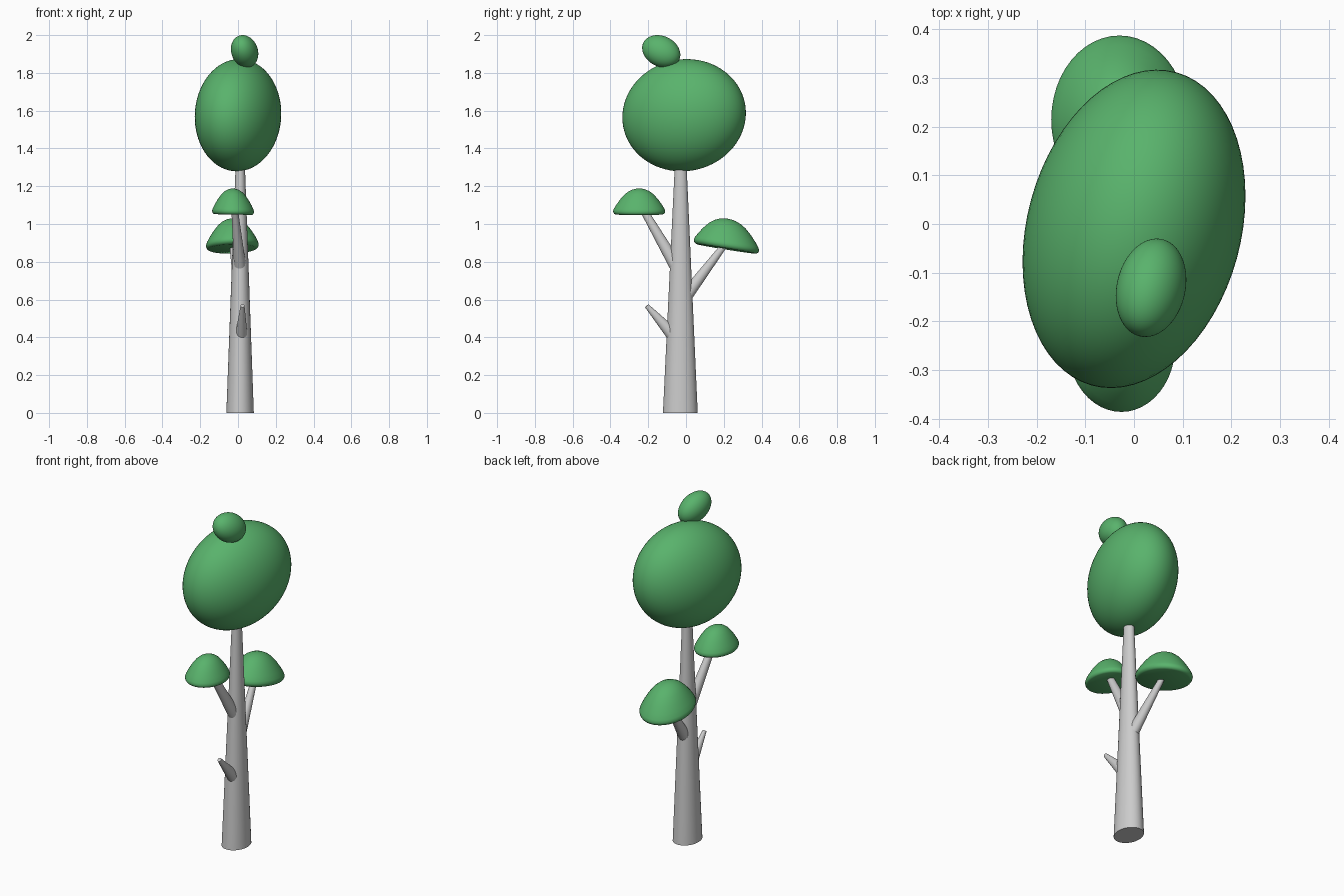
import bpy, bmesh, math
from mathutils import Matrix, Vector

if "Cube" in bpy.data.objects:
    bpy.data.objects.remove(bpy.data.objects["Cube"])

leaf = bpy.data.materials.new("leaf_green")
leaf.diffuse_color = (0.10, 0.45, 0.15, 1)
leaf.use_nodes = True
leaf.node_tree.nodes["Principled BSDF"].inputs["Base Color"].default_value = leaf.diffuse_color


def finish(name, bm, material=None):
    bmesh.ops.recalc_face_normals(bm, faces=bm.faces)
    mesh = bpy.data.meshes.new(name)
    bm.to_mesh(mesh)
    bm.free()
    obj = bpy.data.objects.new(name, mesh)
    bpy.context.collection.objects.link(obj)
    if material:
        mesh.materials.append(material)
    bpy.ops.object.select_all(action='DESELECT')
    obj.select_set(True)
    bpy.context.view_layer.objects.active = obj
    bpy.ops.object.shade_smooth_by_angle(angle=math.radians(40))


def tapered(name, start, end, r0, r1, squash=1.0):
    """Tapered round limb from start to end; squash narrows it in x."""
    a, b = Vector(start), Vector(end)
    bm = bmesh.new()
    bmesh.ops.create_cone(bm, cap_ends=True, segments=40, radius1=r0, radius2=r1,
                          depth=(b - a).length)
    # Build a frame whose local x stays close to world x
    z = (b - a).normalized()
    y = z.cross(Vector((1, 0, 0))).normalized()
    x = y.cross(z)
    rot = Matrix((x, y, z)).transposed().to_4x4()
    bm.transform(Matrix.Translation((a + b) / 2) @ rot @ Matrix.Diagonal((squash, 1, 1, 1)))
    finish(name, bm)


def ellipsoid(name, centre, extents, xy, xz, yz):
    """Tilted ellipsoid from its half extents and the slants between axes."""
    sx, sy, sz = extents
    b, c = xy / sx, xz / sx
    d = math.sqrt(sy * sy - b * b)
    e = (yz - b * c) / d
    f = math.sqrt(sz * sz - c * c - e * e)
    shape = Matrix(((sx, 0, 0), (b, d, 0), (c, e, f))).to_4x4()
    bm = bmesh.new()
    bmesh.ops.create_uvsphere(bm, u_segments=64, v_segments=40, radius=1)
    bm.transform(Matrix.Translation(centre) @ shape)
    finish(name, bm, leaf)


DOME = [(0, 0), (0.9, 0), (0.96, 0.03), (0.99, 0.08), (1, 0.14), (0.97, 0.22), (0.88, 0.37),
        (0.73, 0.58), (0.55, 0.78), (0.4, 0.89), (0.25, 0.96), (0.12, 0.99), (0, 1)]


def cap(name, centre, rx, ry, height, slope_x, slope_y, lean):
    """Lathed dome with a flat, slightly sloping underside."""
    bm = bmesh.new()
    verts = [bm.verts.new((r, 0, h)) for r, h in DOME]
    edges = [bm.edges.new(pair) for pair in zip(verts, verts[1:])]
    bmesh.ops.spin(bm, geom=verts + edges, axis=(0, 0, 1), cent=(0, 0, 0),
                   angle=math.tau, steps=48)
    bmesh.ops.remove_doubles(bm, verts=bm.verts, dist=1e-4)
    shape = Matrix(((rx, 0, 0), (0, ry, lean),
                    (slope_x * rx, slope_y * ry, height))).to_4x4()
    bm.transform(Matrix.Translation(centre) @ shape)
    finish(name, bm, leaf)


# Trunk and limbs
tapered("trunk", (0.011, -0.03, 0), (0.012, -0.028, 1.4), 0.092, 0.027, 0.79)
tapered("front_branch", (0.012, -0.045, 0.765), (-0.02, -0.24, 1.10), 0.036, 0.018, 0.9)
tapered("back_branch", (0.01, 0.0, 0.62), (-0.033, 0.22, 0.91), 0.035, 0.015, 0.9)
tapered("twig", (0.018, -0.07, 0.415), (0.024, -0.208, 0.567), 0.036, 0.012, 0.88)

# Foliage
ellipsoid("crown", (0, -0.01, 1.576), (0.229, 0.327, 0.297), 0.0155, 0.002, 0.004)
ellipsoid("crown_tip", (0.035, -0.131, 1.914), (0.0725, 0.101, 0.086), 0.0012, -0.0009, -0.0018)
cap("front_foliage", (-0.026, -0.248, 1.05), 0.111, 0.138, 0.138, -0.02, 0.0, 0.0)
cap("back_foliage", (-0.03, 0.213, 0.868), 0.14, 0.173, 0.16, 0.03, -0.16, 0.008)
